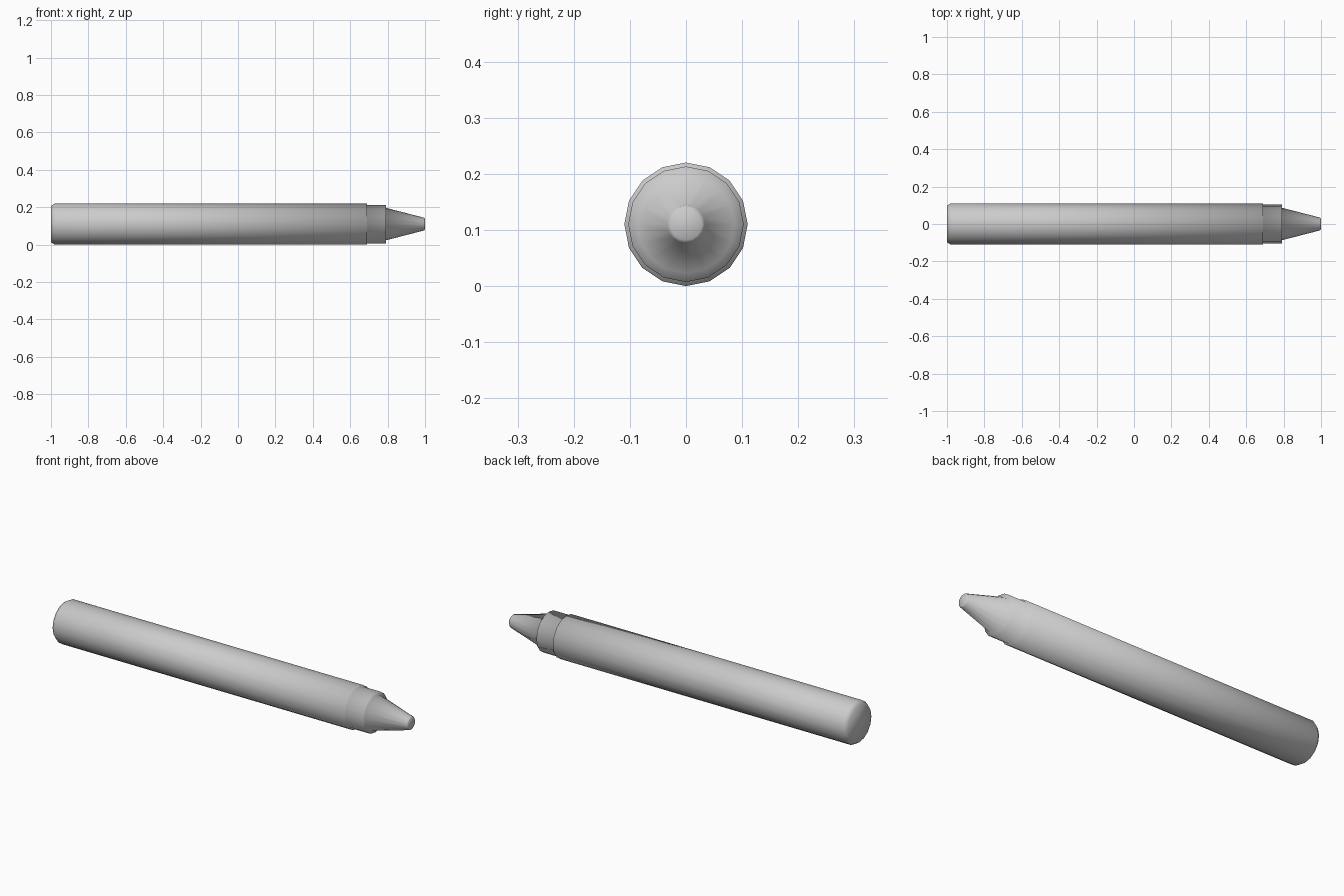
import bpy, bmesh
from math import cos, sin, pi

if "Cube" in bpy.data.objects:
    bpy.data.objects.remove(bpy.data.objects["Cube"])

SIDES, AXIS_Z = 16, 0.11

# (x, radius) from the flat back end to the blunt tip
PROFILE = [
    (-1.0, 0.097), (-0.98, 0.11),      # chamfered back end
    (0.69, 0.11), (0.69, 0.103),       # wrapper and its front step
    (0.79, 0.103), (0.79, 0.087),      # collar and shoulder
    (0.995, 0.034), (1.0, 0.028),      # cone and tip
]


def lathe_x(name, profile):
    bm = bmesh.new()
    rings = [[bm.verts.new((x, r * cos(2 * pi * i / SIDES),
                            AXIS_Z + r * sin(2 * pi * i / SIDES)))
              for i in range(SIDES)] for x, r in profile]
    for a, b in zip(rings, rings[1:]):
        for i in range(SIDES):
            j = (i + 1) % SIDES
            bm.faces.new((a[i], a[j], b[j], b[i]))
    # End caps
    bm.faces.new(rings[0])
    bm.faces.new(rings[-1])
    bmesh.ops.recalc_face_normals(bm, faces=bm.faces)
    for f in bm.faces:
        f.smooth = True
    mesh = bpy.data.meshes.new(name)
    bm.to_mesh(mesh)
    bm.free()
    obj = bpy.data.objects.new(name, mesh)
    bpy.context.collection.objects.link(obj)
    return obj


# Crayon body, collar and tip in one smooth turned shape
lathe_x("crayon", PROFILE)
